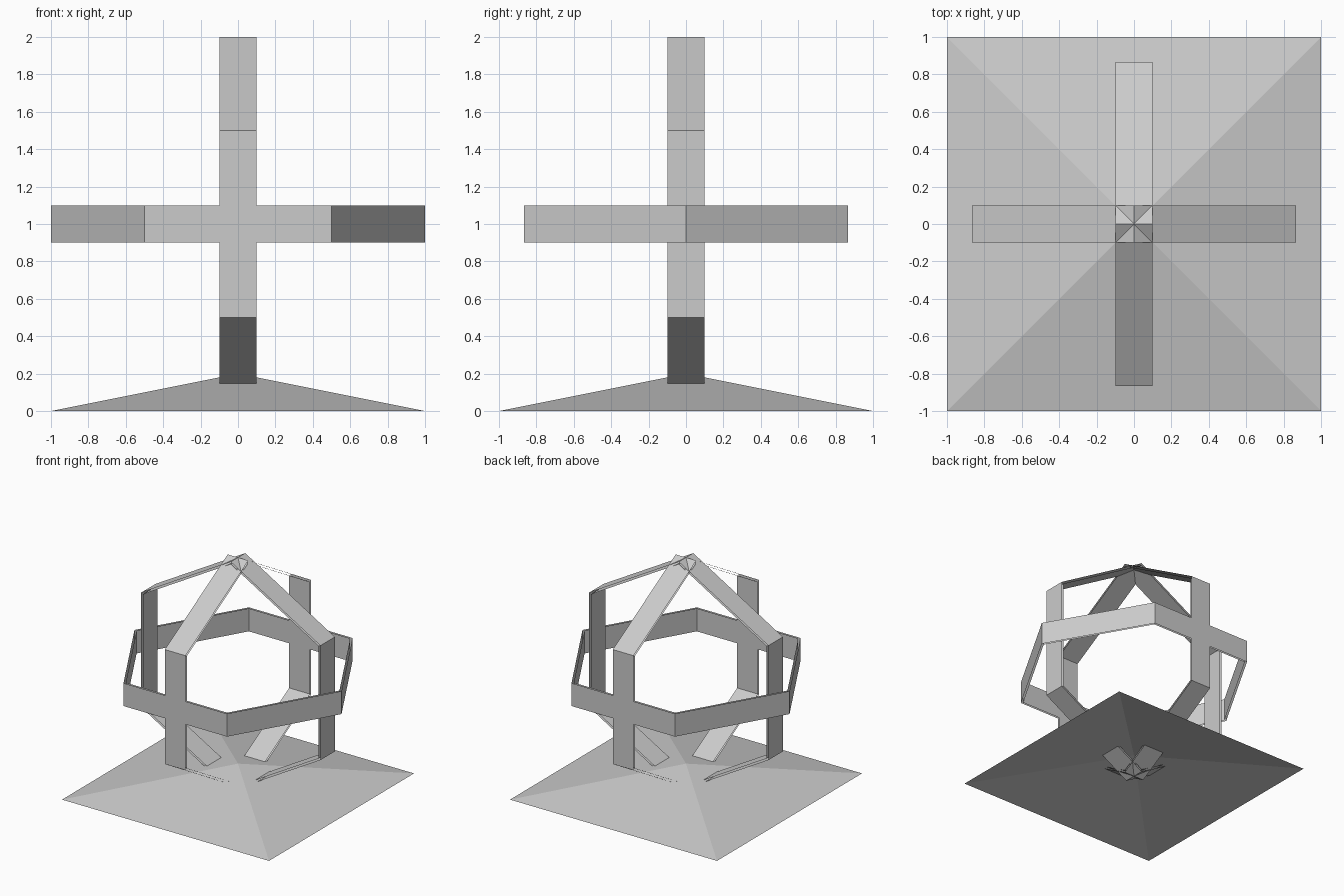
import bpy, bmesh, math
from mathutils import Matrix

if "Cube" in bpy.data.objects:
    bpy.data.objects.remove(bpy.data.objects["Cube"])


def finish(bm, name):
    mesh = bpy.data.meshes.new(name)
    bm.to_mesh(mesh)
    bm.free()
    obj = bpy.data.objects.new(name, mesh)
    bpy.context.collection.objects.link(obj)
    return obj


def hex_ring(name, rotation):
    """Open-edged hexagonal band: outer skin plus a close inner skin."""
    bm = bmesh.new()
    for radius, inward in ((1.0, False), (0.98, True)):
        rows = [[bm.verts.new((radius * math.cos(i * math.pi / 3),
                               radius * math.sin(i * math.pi / 3), z))
                 for i in range(6)] for z in (-0.1, 0.1)]
        for i in range(6):
            j = (i + 1) % 6
            quad = [rows[0][i], rows[0][j], rows[1][j], rows[1][i]]
            bm.faces.new(quad[::-1] if inward else quad)
    bm.transform(Matrix.Translation((0, 0, 1)) @ rotation)
    return finish(bm, name)


quarter = math.pi / 2
# Horizontal band, corners on the x axis
hex_ring("horizontal_ring", Matrix.Identity(4))
# Two upright bands, corners at top and bottom
side_ring = Matrix.Rotation(quarter, 4, 'Y')
hex_ring("front_back_ring", side_ring)
hex_ring("left_right_ring", Matrix.Rotation(quarter, 4, 'Z') @ side_ring)

# Low pyramid base, open underneath
bm = bmesh.new()
corners = [bm.verts.new((x, y, 0)) for x, y in ((-1, -1), (1, -1), (1, 1), (-1, 1))]
apex = bm.verts.new((0, 0, 0.2))
for i in range(4):
    bm.faces.new((corners[i], corners[(i + 1) % 4], apex))
finish(bm, "pyramid_base")
